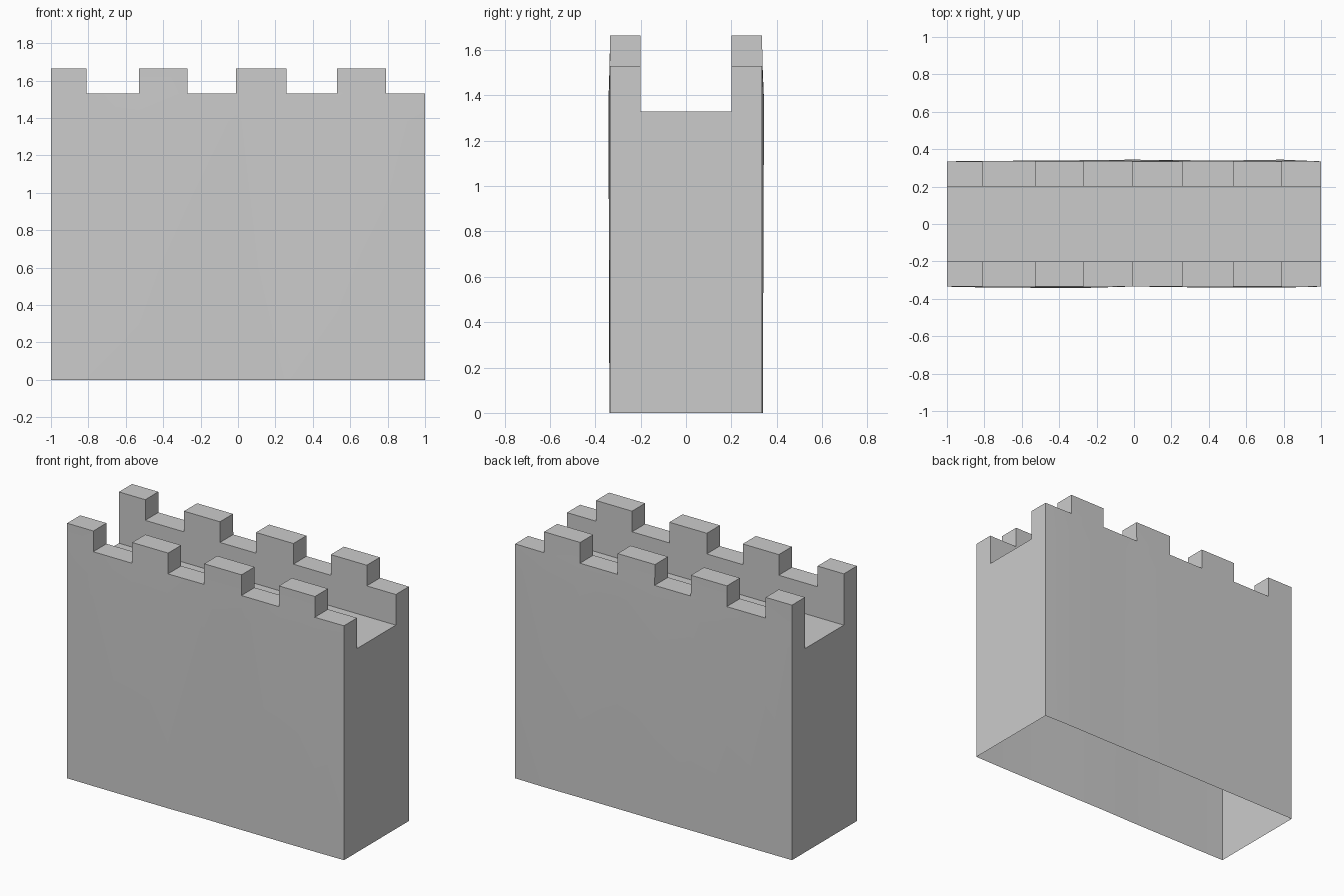
import bpy, bmesh

if "Cube" in bpy.data.objects:
    bpy.data.objects.remove(bpy.data.objects["Cube"])

# Plan of the wall: column positions, merlons sit on the even segments
XS = [-1, -0.81, -0.53, -0.27, -0.01, 0.26, 0.53, 0.79, 1]
BULGE = {-1: [0, .004, .006, .007, -.002, .003, .005, .005, 0],
         1: [0, .002, .004, .006, .009, .006, .005, .009, 0]}
IN, OUT = 0.20, 0.335
FLOOR, BELLY, SILL, TOP = 1.33, 1.38, 1.53, 1.665

bm = bmesh.new()


def face(*pts):
    bm.faces.new([bm.verts.new(p) for p in pts])


def outer(side, i, z):
    # slightly uneven outer skin
    amount = {0: 0.4, BELLY: 1.0, SILL: 0.3}.get(z, 0)
    return (XS[i], side * (OUT + BULGE[side][i] * amount), z)


def inner(side, i, z):
    return (XS[i], side * IN, z)


for s in (-1, 1):
    for i in range(len(XS) - 1):
        j = i + 1
        # outer skin and inner parapet face
        for a, b in ((0, BELLY), (BELLY, SILL)):
            face(outer(s, i, a), outer(s, j, a), outer(s, j, b), outer(s, i, b))
        face(inner(s, i, FLOOR), inner(s, j, FLOOR), inner(s, j, SILL), inner(s, i, SILL))
        if i % 2:
            # gap between merlons
            face(outer(s, i, SILL), outer(s, j, SILL), inner(s, j, SILL), inner(s, i, SILL))
        else:
            # merlon block
            for f in (outer, inner):
                face(f(s, i, SILL), f(s, j, SILL), f(s, j, TOP), f(s, i, TOP))
            for k in (i, j):
                face(outer(s, k, SILL), inner(s, k, SILL), inner(s, k, TOP), outer(s, k, TOP))
            face(outer(s, i, TOP), outer(s, j, TOP), inner(s, j, TOP), inner(s, i, TOP))

# Walkway between the parapets
for i in range(len(XS) - 1):
    face(inner(-1, i, FLOOR), inner(-1, i + 1, FLOOR),
         inner(1, i + 1, FLOOR), inner(1, i, FLOOR))

# U-shaped end walls; the underside stays open
for i in (0, len(XS) - 1):
    half = [(outer, 0), (outer, BELLY), (outer, SILL), (inner, SILL), (inner, FLOOR)]
    left = [f(-1, i, z) for f, z in half]
    right = [f(1, i, z) for f, z in reversed(half)]
    face(*(left + right))

bmesh.ops.remove_doubles(bm, verts=bm.verts, dist=1e-4)
bmesh.ops.recalc_face_normals(bm, faces=bm.faces)
mesh = bpy.data.meshes.new("castle_wall")
bm.to_mesh(mesh)
bm.free()
wall = bpy.data.objects.new("castle_wall", mesh)
bpy.context.collection.objects.link(wall)

# Smooth only the gentle unevenness of the skin
bpy.context.view_layer.objects.active = wall
wall.select_set(True)
bpy.ops.object.shade_smooth_by_angle(angle=0.5)
